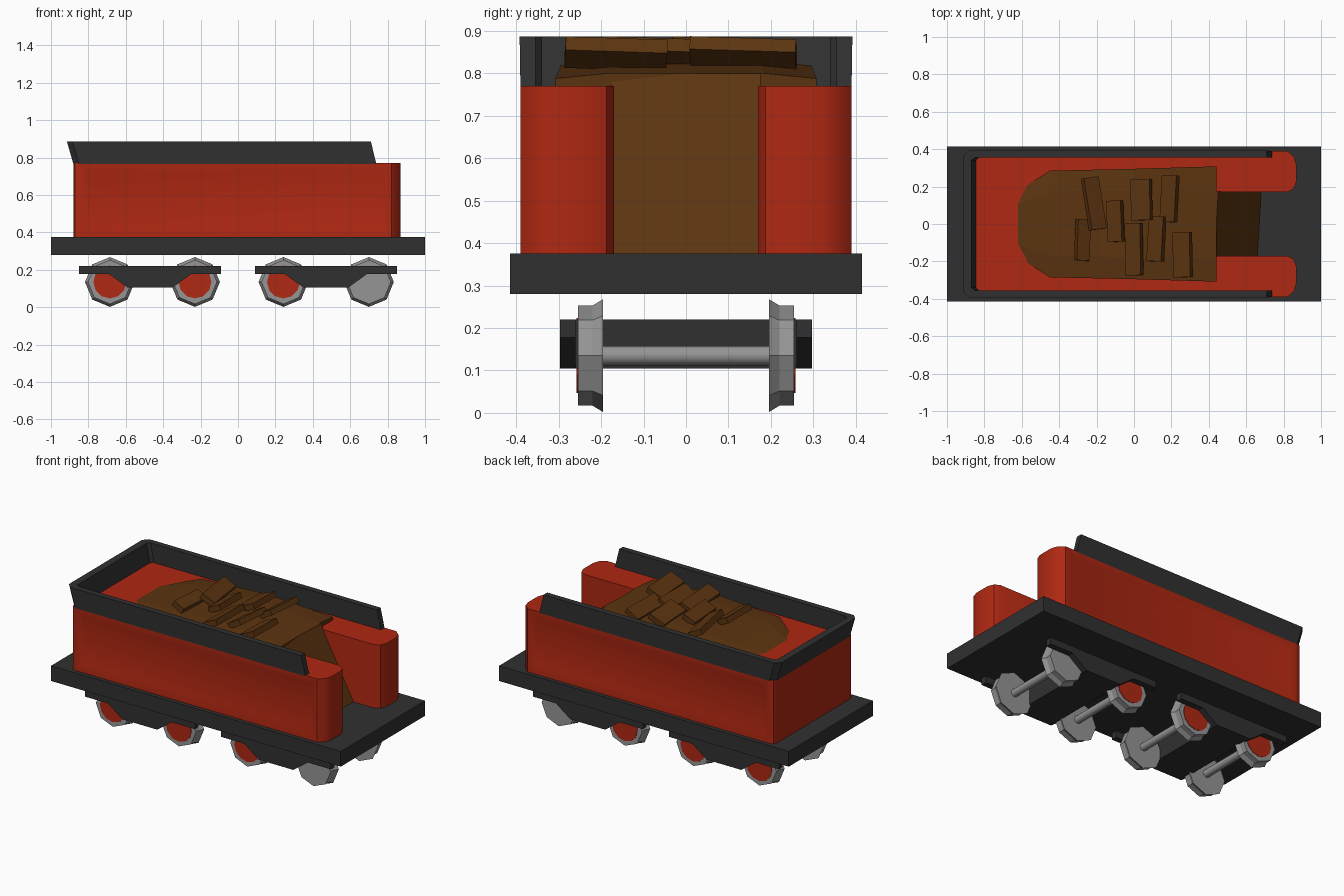
import bpy, bmesh, math
from mathutils import Matrix, Vector

if "Cube" in bpy.data.objects:
    bpy.data.objects.remove(bpy.data.objects["Cube"])


def material(name, rgb):
    m = bpy.data.materials.new(name)
    m.diffuse_color = (*rgb, 1)
    m.use_nodes = True
    m.node_tree.nodes["Principled BSDF"].inputs["Base Color"].default_value = m.diffuse_color
    return m


RED = material("red paint", (0.43, 0.021, 0.006))
DARK = material("dark grey", (0.03, 0.03, 0.03))
STEEL = material("steel grey", (0.30, 0.30, 0.30))
COAL = material("brown coal", (0.105, 0.034, 0.005))


def finish(bm, name, mat, smooth=None):
    bmesh.ops.recalc_face_normals(bm, faces=bm.faces)
    me = bpy.data.meshes.new(name)
    bm.to_mesh(me)
    bm.free()
    ob = bpy.data.objects.new(name, me)
    bpy.context.collection.objects.link(ob)
    me.materials.append(mat)
    if smooth:
        bpy.ops.object.select_all(action='DESELECT')
        ob.select_set(True)
        bpy.context.view_layer.objects.active = ob
        bpy.ops.object.shade_smooth_by_angle(angle=math.radians(smooth))
    return ob


def loft(rings, caps=True):
    """Skin closed rings of 3D points that all have the same count."""
    bm = bmesh.new()
    vs = [[bm.verts.new(p) for p in r] for r in rings]
    n = len(vs[0])
    for a, b in zip(vs, vs[1:]):
        for i in range(n):
            bm.faces.new((a[i], a[(i + 1) % n], b[(i + 1) % n], b[i]))
    if caps:
        bm.faces.new(vs[0])
        bm.faces.new(vs[-1])
    bmesh.ops.recalc_face_normals(bm, faces=bm.faces)
    return bm


def box(name, mat, lo, hi):
    pts = [(lo[0], lo[1]), (hi[0], lo[1]), (hi[0], hi[1]), (lo[0], hi[1])]
    return finish(loft([[(x, y, z) for x, y in pts] for z in (lo[2], hi[2])]), name, mat)


def mirrored(half):
    return half + [(x, -y) for x, y in reversed(half)]


# deck
box("deck", DARK, (-1, -0.415, 0.28), (1, 0.415, 0.375))

# U-shaped body with rounded arm ends and sunken side panels
plan = mirrored([(0.30, 0.17), (0.82, 0.17), (0.853, 0.187), (0.868, 0.225), (0.868, 0.32),
                 (0.855, 0.36), (0.82, 0.39), (-0.85, 0.39), (-0.872, 0.382), (-0.88, 0.36)])
bm = loft([[(x, y, z) for x, y in plan] for z in (0.375, 0.77)])
sides = [f for f in bm.faces if abs(f.normal.y) > 0.99 and abs(f.calc_center_median().y) > 0.38]
bmesh.ops.inset_individual(bm, faces=sides, thickness=0.02)
bmesh.ops.inset_individual(bm, faces=sides, thickness=0.05, depth=-0.012)
finish(bm, "body", RED, 40)

# raised rim, open at the front end and flared at the rear
low = mirrored([(0.74, 0.355), (-0.83, 0.355), (-0.845, 0.34)]) \
    + list(reversed(mirrored([(0.74, 0.39), (-0.85, 0.39), (-0.88, 0.36)])))
top = mirrored([(0.71, 0.355), (-0.85, 0.355), (-0.87, 0.34)]) \
    + list(reversed(mirrored([(0.71, 0.392), (-0.885, 0.392), (-0.915, 0.36)])))
bm = bmesh.new()
n = len(low)
a, b = ([bm.verts.new((x, y, z)) for x, y in ring] for ring, z in ((low, 0.765), (top, 0.887)))
for i in range(n):
    j = (i + 1) % n
    bm.faces.new((a[i], a[j], b[j], b[i]))
for ring in (a, b):
    for i in range(5):
        bm.faces.new((ring[i], ring[i + 1], ring[n - 2 - i], ring[n - 1 - i]))
finish(bm, "rim", DARK)

# coal heap: cross sections (x at top, half width, top height)
sections = [(-0.63, 0.17, 0.768), (-0.45, 0.285, 0.81), (0.0, 0.295, 0.83), (0.44, 0.308, 0.80)]
rings = [[(x, -w, 0.70), (x, -w, z - 0.012), (x, -w * 0.6, z), (x, w * 0.6, z),
          (x, w, z - 0.012), (x, w, 0.70)] for x, w, z in sections]
finish(loft(rings), "coal_heap", COAL)
# coal spilling down between the arms
slope = [(0.25, 0.375), (0.67, 0.375), (0.44, 0.80), (0.25, 0.80)]
finish(loft([[(x + s * y, y, z) for x, z in slope] for s, y in ((0.06, -0.175), (0.06, 0.175))]),
       "coal_slope", COAL)

# loose lumps: centre x, y, size x, y, turn, roll
lumps = [(-0.215, 0.11, 0.09, 0.28, 8, 28), (-0.10, 0.015, 0.085, 0.22, 3, -25),
         (-0.275, -0.085, 0.075, 0.22, -3, 25), (0.04, 0.13, 0.11, 0.22, 2, -22),
         (0.19, 0.135, 0.09, 0.25, -2, -30), (0.0, -0.135, 0.09, 0.28, 2, -25),
         (0.12, -0.08, 0.09, 0.24, -2, -30), (0.26, -0.165, 0.10, 0.24, 2, -25)]
for i, (x, y, sx, sy, turn, roll) in enumerate(lumps):
    bm = bmesh.new()
    bmesh.ops.create_cube(bm, size=1, matrix=Matrix.Translation((x, y, 0.846))
                          @ Matrix.Rotation(math.radians(turn), 4, 'Z')
                          @ Matrix.Rotation(math.radians(roll), 4, 'Y')
                          @ Matrix.Rotation(math.radians(-2), 4, 'X')
                          @ Matrix.Diagonal((sx, sy, 0.035, 1)))
    finish(bm, f"coal_lump_{i + 1}", COAL)

# bogies: two side frames joined by a wide transom
frame = [(-0.38, 0.22), (-0.38, 0.178), (-0.22, 0.178), (-0.12, 0.105),
         (0.12, 0.105), (0.22, 0.178), (0.38, 0.178), (0.38, 0.22)]
for cx, label in ((-0.47, "rear"), (0.47, "front")):
    for s in (-1, 1):
        finish(loft([[(cx + x, s * y, z) for x, z in frame] for y in (0.26, 0.297)]),
               f"{label}_bogie_frame", DARK)
    box(f"{label}_bogie_transom", DARK, (cx - 0.12, -0.265, 0.105), (cx + 0.12, 0.265, 0.22))


def disc(cx, y, r, sides):
    return [(cx + r * math.sin(k * math.tau / sides), y,
             0.135 + r * math.cos(k * math.tau / sides)) for k in range(sides)]


# wheelsets: flanged eight-sided wheels, red hubs on all but the front pair
for i, cx in enumerate((-0.685, -0.23, 0.243, 0.70)):
    for s in (-1, 1):
        profile = ((0.195, 0.133), (0.22, 0.118), (0.255, 0.118))
        finish(loft([disc(cx, s * y, r, 8) for y, r in profile]), f"wheel_{i + 1}", STEEL)
        if i < 3:
            finish(loft([disc(cx, s * y, 0.088, 12) for y in (0.253, 0.258)]),
                   f"wheel_hub_{i + 1}", RED)
    finish(loft([disc(cx, y, 0.023, 8) for y in (-0.2, 0.2)]), f"axle_{i + 1}", STEEL, 50)
